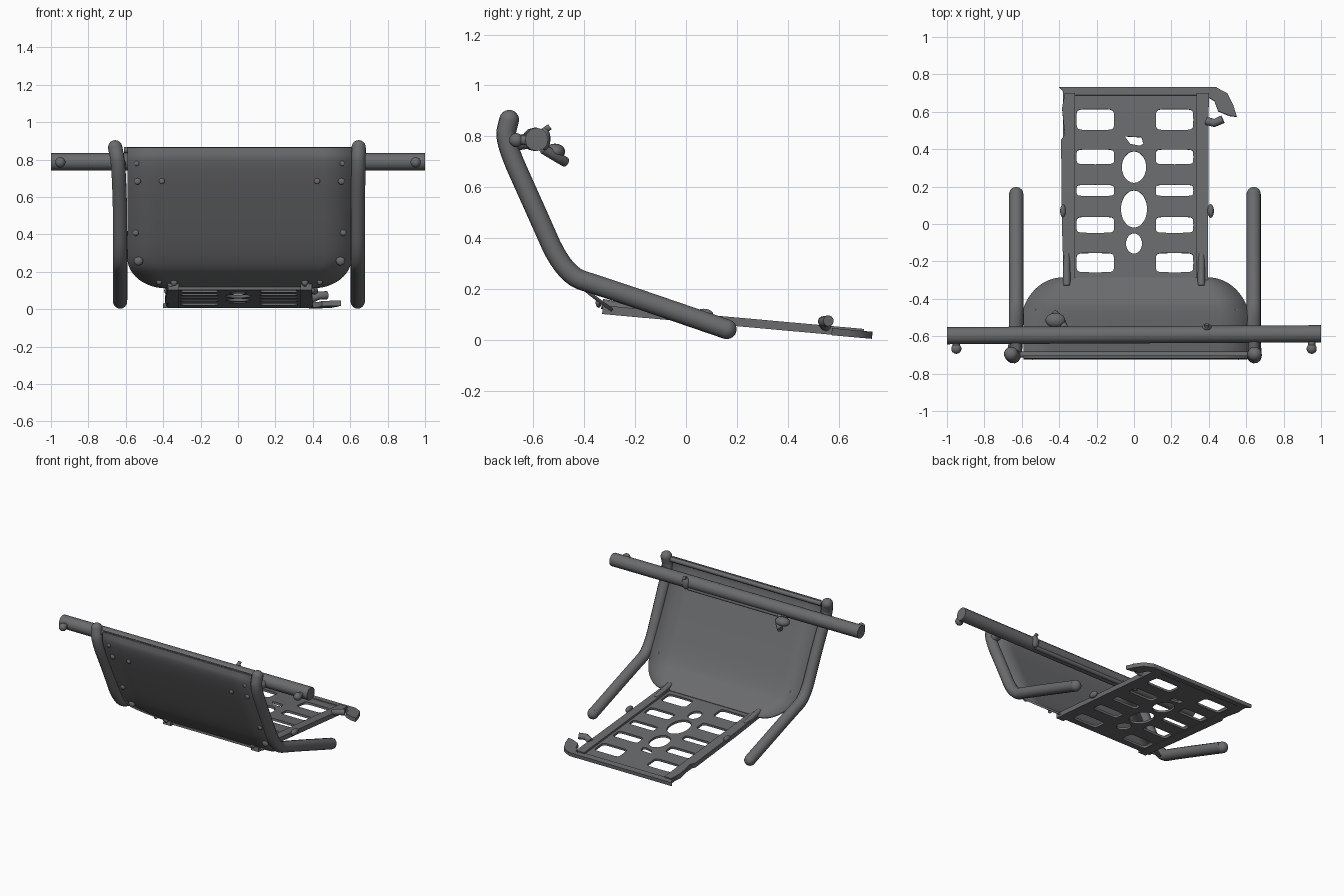
import bpy, bmesh, math
from mathutils import Matrix, Vector

if "Cube" in bpy.data.objects:
    bpy.data.objects.remove(bpy.data.objects["Cube"], do_unlink=True)

grey = bpy.data.materials.new("dark grey metal")
grey.use_nodes = True
tone = (0.145, 0.148, 0.153, 1)
grey.diffuse_color = tone
grey.node_tree.nodes["Principled BSDF"].inputs["Base Color"].default_value = tone


def add_mesh(name, mesh):
    mesh.materials.clear()
    mesh.materials.append(grey)
    ob = bpy.data.objects.new(name, mesh)
    bpy.context.collection.objects.link(ob)
    bpy.ops.object.select_all(action='DESELECT')
    ob.select_set(True)
    bpy.context.view_layer.objects.active = ob
    bpy.ops.object.shade_smooth_by_angle(angle=math.radians(40))
    return ob


def from_curve(name, curve, matrix=Matrix()):
    temp = bpy.data.objects.new("temp", curve)
    bpy.context.collection.objects.link(temp)
    deps = bpy.context.evaluated_depsgraph_get()
    mesh = bpy.data.meshes.new_from_object(temp.evaluated_get(deps))
    bpy.data.objects.remove(temp)
    mesh.transform(matrix)
    return add_mesh(name, mesh)


def add_loop(curve, pts, closed=True):
    sp = curve.splines.new('POLY')
    sp.points.add(len(pts) - 1)
    for p, co in zip(sp.points, pts):
        p.co = (*co, 0, 1) if len(co) == 2 else (*co, 1)
    sp.use_cyclic_u = closed


def rounded(pts, times=3):
    # Corner cutting that keeps the end points
    for _ in range(times):
        out = [pts[0]]
        for a, b in zip(pts, pts[1:]):
            a, b = Vector(a), Vector(b)
            out += [a.lerp(b, 0.25), a.lerp(b, 0.75)]
        pts = out + [pts[-1]]
    return [tuple(p) for p in pts]


def tube(name, pts, radius):
    c = bpy.data.curves.new(name, 'CURVE')
    c.dimensions = '3D'
    c.bevel_depth, c.bevel_resolution, c.use_fill_caps = radius, 4, True
    add_loop(c, pts, False)
    return from_curve(name, c)


def ball(name, co, r, scale=(1, 1, 1)):
    bm = bmesh.new()
    bmesh.ops.create_uvsphere(bm, u_segments=14, v_segments=9, radius=r)
    bmesh.ops.transform(bm, matrix=Matrix.Translation(co) @ Matrix.Diagonal((*scale, 1)), verts=bm.verts)
    me = bpy.data.meshes.new(name)
    bm.to_mesh(me)
    bm.free()
    return add_mesh(name, me)


def sheet(name, loops, thick, matrix):
    # Flat plate; later loops become holes
    c = bpy.data.curves.new(name, 'CURVE')
    c.dimensions, c.fill_mode, c.extrude = '2D', 'BOTH', thick / 2
    for loop in loops:
        add_loop(c, loop)
    return from_curve(name, c, matrix)


def oval(x, y, rx, ry, power=1.0, n=24):
    pts = []
    for i in range(n):
        a = 2 * math.pi * i / n
        s, c = math.sin(a), math.cos(a)
        pts.append((x + rx * math.copysign(abs(c) ** power, c),
                    y + ry * math.copysign(abs(s) ** power, s)))
    return pts


# Bent side tubes
bend = [(-0.695, 0.865), (-0.715, 0.785), (-0.6, 0.53), (-0.478, 0.255), (-0.33, 0.21), (0.16, 0.042)]
for side, xs in (("right", (-0.657, -0.64, -0.63)), ("left", (0.645, 0.643, 0.64))):
    path = [(xs[min(i, 2)], y, z) for i, (y, z) in enumerate(bend)]
    tube(side + "_side_tube", rounded(path), 0.039)
    ball(side + "_tube_top", path[0], 0.039)
    ball(side + "_tube_tip", path[-1], 0.039)
    tube(side + "_bar_bracket", [(xs[2], -0.69, 0.77), (xs[2], -0.6, 0.785)], 0.03)

# Crossbar with end knobs and rear strip
tube("crossbar", [(-1, -0.597, 0.788), (1, -0.587, 0.788)], 0.046)
tube("crossbar_strip", [(-0.42, -0.565, 0.752), (0.38, -0.565, 0.752)], 0.014)
for side, s in (("right", -1), ("left", 1)):
    tube(side + "_knob_stem", [(s * 0.95, -0.6, 0.785), (s * 0.95, -0.665, 0.785)], 0.02)
    ball(side + "_knob", (s * 0.95, -0.667, 0.785), 0.028)

# Curved back panel with rounded lower corners
profile = rounded([(-0.712, 0.865), (-0.72, 0.79), (-0.6, 0.53), (-0.458, 0.25), (-0.37, 0.175), (-0.29, 0.117)])


def half_width(z):
    t = max(0, min(1, (0.28 - z) / 0.163))
    return 0.39 + 0.21 * math.sqrt(1 - t * t)


bm = bmesh.new()
rows = []
for y, z in profile:
    w = half_width(z)
    rows.append([bm.verts.new((0.008 + w * k / 4, y, z)) for k in range(-4, 5)])
for a, b in zip(rows, rows[1:]):
    for k in range(8):
        bm.faces.new((a[k], b[k], b[k + 1], a[k + 1]))
bmesh.ops.recalc_face_normals(bm, faces=bm.faces)
me = bpy.data.meshes.new("back_panel")
bm.to_mesh(me)
bm.free()
panel = add_mesh("back_panel", me)
mod = panel.modifiers.new("thickness", 'SOLIDIFY')
mod.thickness, mod.offset = 0.014, 0
tube("panel_top_roll", [(-0.61, -0.699, 0.85), (0.63, -0.699, 0.85)], 0.016)


def panel_y(z):
    for (y0, z0), (y1, z1) in zip(profile, profile[1:]):
        if z1 <= z <= z0:
            return y0 + (y1 - y0) * (z0 - z) / (z0 - z1)
    return profile[-1][0]


# Rivets on the panel face
for x, z, r in ((0.55, 0.785, 0.014), (0.545, 0.69, 0.018), (0.415, 0.69, 0.016), (0.555, 0.415, 0.017),
                (0.54, 0.265, 0.025), (0.43, 0.152, 0.015), (0.35, 0.15, 0.018)):
    for s in (-1, 1):
        ball("panel_rivet", (s * x + 0.008, panel_y(z) - 0.008, z - 0.006), r, (1, 0.6, 1))

# Sloping foot plate with slots and oval holes
slope = Matrix.Translation((0, 0, 0.084)) @ Matrix.Rotation(math.atan(-0.09), 4, 'X')
holes = [[(-0.38, -0.31), (0.385, -0.31), (0.385, 0.72), (-0.38, 0.72)]]
for y, ry in ((0.56, 0.056), (0.36, 0.04), (0.18, 0.03), (-0.005, 0.043), (-0.208, 0.052)):
    for x in (-0.207, 0.217):
        holes.append(oval(x, y, 0.1, ry, 0.3))
for y, rx, ry in ((0.305, 0.065, 0.085), (0.08, 0.07, 0.1), (-0.105, 0.043, 0.055)):
    holes.append(oval(0, y, rx, ry))
holes.append([(-0.05, 0.47), (0.04, 0.465), (0.05, 0.43), (0.03, 0.42), (-0.02, 0.43)])
sheet("foot_plate", holes, 0.016, slope)

# Plate rails, rear lip and hooked rear corner
lift = slope @ Matrix.Translation((0, 0, 0.005))
sheet("right_rail", [[(-0.375, -0.33), (-0.315, -0.33), (-0.315, 0.7), (-0.37, 0.7), (-0.385, 0.62),
                      (-0.37, 0.48), (-0.39, 0.45), (-0.385, -0.02)]], 0.034, lift)
sheet("left_rail", [[(0.335, -0.33), (0.395, -0.33), (0.4, 0.7), (0.335, 0.7)]], 0.034, lift)
for side, s in (("right", -1), ("left", 1)):
    tube(side + "_rail_end", [(s * 0.36, -0.33, 0.142), (s * 0.36, -0.16, 0.105)], 0.02)
sheet("rear_lip", [[(-0.40, 0.735), (-0.36, 0.69), (0.41, 0.69), (0.44, 0.735)]], 0.026, slope)
sheet("rear_hook", [[(0.38, 0.735), (0.44, 0.732), (0.50, 0.70), (0.53, 0.64), (0.55, 0.575),
                     (0.51, 0.58), (0.45, 0.605), (0.43, 0.66), (0.38, 0.69)]], 0.028, slope)

# Small torn fittings beside the rail
tube("hook_fitting", [(0.39, 0.55, 0.055), (0.43, 0.54, 0.072), (0.475, 0.56, 0.075)], 0.022)
ball("rail_stud", (0.41, 0.07, 0.1), 0.025, (0.7, 1.5, 0.9))
ball("right_rail_stud", (-0.38, 0.07, 0.098), 0.022, (0.7, 1.6, 0.8))

# Clamps behind the crossbar
ball("right_clamp", (-0.42, -0.515, 0.74), 0.045, (1.2, 0.9, 0.7))
tube("right_clamp_tab", [(-0.37, -0.56, 0.75), (-0.39, -0.51, 0.72), (-0.43, -0.475, 0.70)], 0.02)
ball("left_clamp", (0.39, -0.555, 0.79), 0.032, (0.9, 0.7, 1.4))
tube("left_clamp_tab", [(0.39, -0.56, 0.82), (0.39, -0.535, 0.838)], 0.012)
